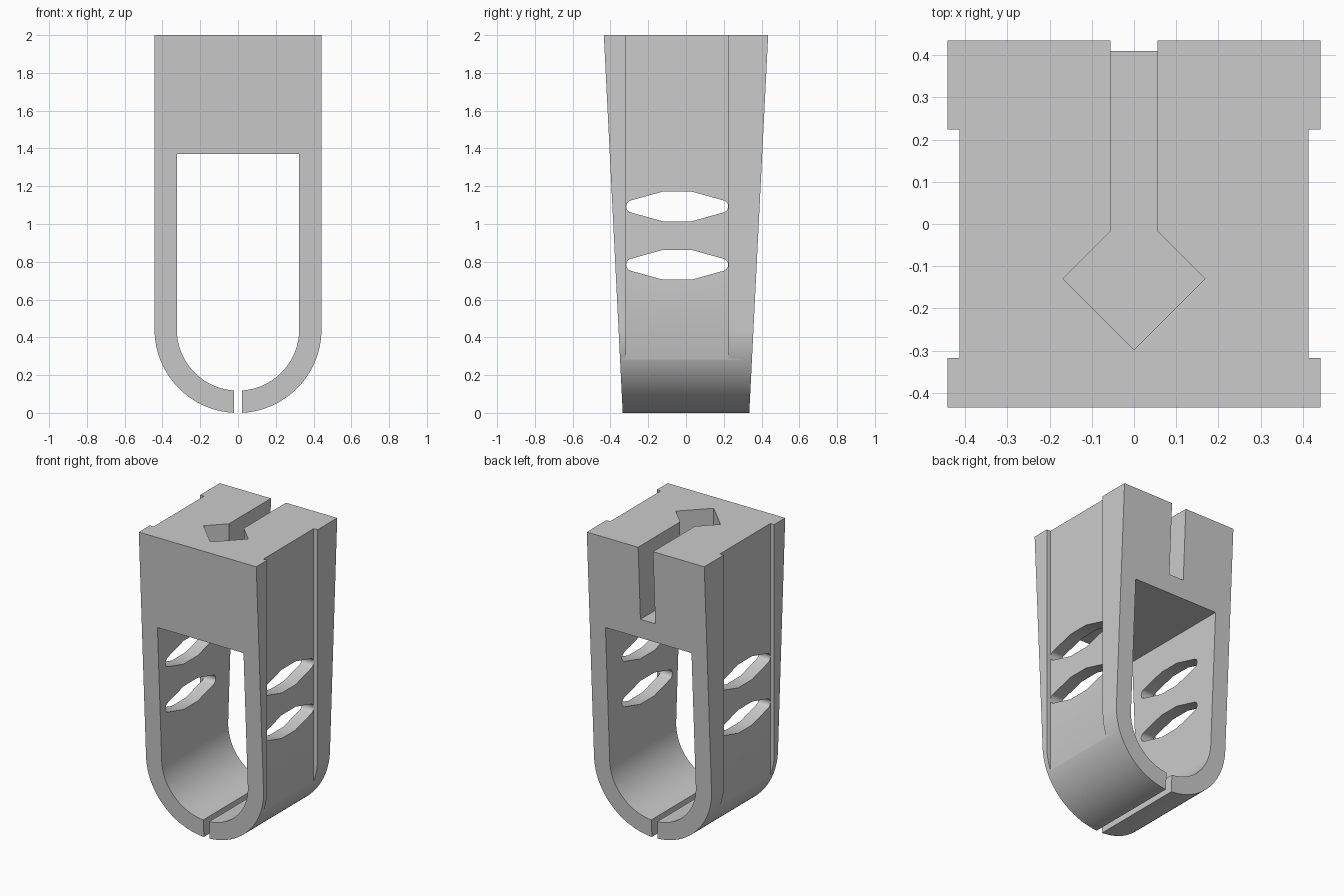
import bpy
import math
from mathutils import Vector

cube = bpy.data.objects.get("Cube")
if cube:
    bpy.data.objects.remove(cube, do_unlink=True)

W, INNER, GAP = 0.442, 0.324, 0.022   # half widths: outside, opening, bottom split
TOP, CEIL = 2.0, 1.37                 # block top and underside
SIDE_Y = (-0.317, 0.224)              # extent of the side channels


def material(name, rgb):
    mat = bpy.data.materials.new(name)
    mat.use_nodes = True
    mat.diffuse_color = (*rgb, 1)
    mat.node_tree.nodes["Principled BSDF"].inputs["Base Color"].default_value = (*rgb, 1)
    return mat


def prism(name, outline, axis, start, end):
    """Extrude a closed 2D outline along the x, y or z axis."""
    def place(p, d):
        return {"x": (d, *p), "y": (p[0], d, p[1]), "z": (*p, d)}[axis]
    n = len(outline)
    verts = [Vector(place(p, d)) for d in (start, end) for p in outline]
    faces = [list(range(n)), list(range(2 * n - 1, n - 1, -1))]
    faces += [[(i + 1) % n, i, i + n, (i + 1) % n + n] for i in range(n)]
    # make the caps face outward whatever the outline direction
    area = sum(a[0] * b[1] - b[0] * a[1] for a, b in zip(outline, outline[1:] + outline[:1]))
    if (area > 0) == (axis == "y"):
        faces = [f[::-1] for f in faces]
    faces = [f[::-1] for f in faces]
    if axis != "y":
        faces = [f[::-1] for f in faces] if area < 0 else [f for f in faces]
    mesh = bpy.data.meshes.new(name)
    mesh.from_pydata(verts, [], faces)
    ob = bpy.data.objects.new(name, mesh)
    bpy.context.collection.objects.link(ob)
    # settle the winding consistently
    import bmesh
    bm = bmesh.new()
    bm.from_mesh(mesh)
    bmesh.ops.recalc_face_normals(bm, faces=bm.faces)
    bm.to_mesh(mesh)
    bm.free()
    return ob


def rect(a0, a1, b0, b1):
    return [(a0, b0), (a1, b0), (a1, b1), (a0, b1)]


def bottom_arc(radius, steps=40):
    """Quarter arc from the bottom split out to the vertical wall."""
    first = math.asin(GAP / radius)
    angles = [first + (math.pi / 2 - first) * i / steps for i in range(steps + 1)]
    return [(radius * math.sin(a), W - radius * math.cos(a)) for a in angles]


# Clip body: split U loop hanging from a solid block, front and back tapered
half = [(INNER, CEIL)] + bottom_arc(INNER)[::-1] + bottom_arc(W) + [(W, TOP)]
outline = half + [(-x, z) for x, z in reversed(half)]
body = prism("clip_body", outline, "y", -1, 1)
for v in body.data.vertices:
    v.co.y *= 0.335 + 0.05 * v.co.z

cutters = []

# Shallow channels down both sides
for name, s in (("left", 1), ("right", -1)):
    cutters.append(prism(name + "_channel_cutter", rect(*SIDE_Y, 0.2, 2.1), "x", s * 0.413, s * 0.6))

# Pointed slots with rounded ends through both walls
mid = sum(SIDE_Y) / 2
for name, z in (("upper", 1.093), ("lower", 0.784)):
    end = [(0.237 + 0.033 * math.cos(a), 0.033 * math.sin(a))
           for a in (math.radians(-75 + 15 * i) for i in range(11))]
    side = [(0.075, -0.079)] + end + [(0.075, 0.079)]
    loop = side + [(-y, -h) for y, h in side]
    cutters.append(prism(name + "_slot_cutter", [(mid + y, z + h) for y, h in loop], "x", -0.7, 0.7))

# Keyhole pocket in the top: diamond seat with a channel out of the back
keyhole = [(0.056, 0.6), (0.056, -0.018), (0.168, -0.13), (0, -0.298),
           (-0.168, -0.13), (-0.056, -0.018), (-0.056, 0.6)]
cutters.append(prism("keyhole_cutter", keyhole, "z", 1.5, 2.2))

for cutter in cutters:
    mod = body.modifiers.new(cutter.name, "BOOLEAN")
    mod.operation = "DIFFERENCE"
    mod.solver = "EXACT"
    mod.object = cutter
    cutter.hide_render = True

# Bake the cuts and drop the cutters
bpy.context.view_layer.update()
baked = bpy.data.meshes.new_from_object(body.evaluated_get(bpy.context.evaluated_depsgraph_get()))
body.modifiers.clear()
body.data = baked
for cutter in cutters:
    bpy.data.objects.remove(cutter, do_unlink=True)

body.data.materials.clear()
body.data.materials.append(material("plain_grey", (0.6, 0.6, 0.6)))

bpy.ops.object.select_all(action="DESELECT")
body.select_set(True)
bpy.context.view_layer.objects.active = body
bpy.ops.object.shade_smooth_by_angle(angle=math.radians(25))
